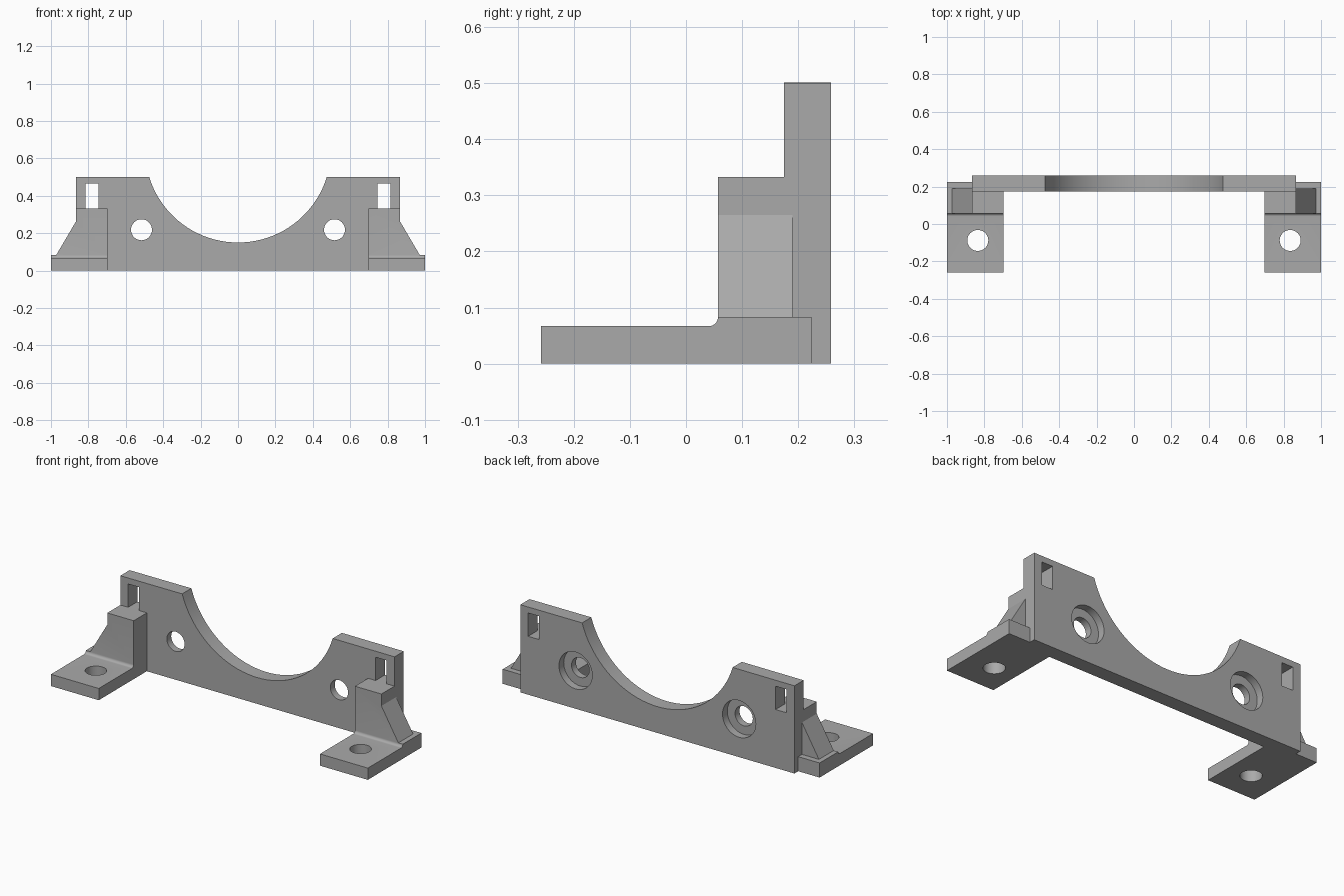
import bpy
import bmesh
from math import pi, sin, cos, asin
from mathutils import Vector

default = bpy.data.objects.get("Cube")
if default:
    bpy.data.objects.remove(default, do_unlink=True)

grey = bpy.data.materials.new("plain_grey")
grey.use_nodes = True
grey.diffuse_color = (0.4, 0.4, 0.4, 1)
grey.node_tree.nodes["Principled BSDF"].inputs["Base Color"].default_value = grey.diffuse_color


def prism(name, outline, start, end, axis):
    """Extrude a 2D outline along one axis."""
    place = {"x": lambda a, b, d: (d, a, b),
             "y": lambda a, b, d: (a, d, b),
             "z": lambda a, b, d: (a, b, d)}[axis]
    bm = bmesh.new()
    face = bm.faces.new([bm.verts.new(place(a, b, start)) for a, b in outline])
    top = bmesh.ops.extrude_face_region(bm, geom=[face])["geom"]
    shift = Vector(place(0, 0, end - start))
    bmesh.ops.translate(bm, vec=shift, verts=[v for v in top if isinstance(v, bmesh.types.BMVert)])
    bmesh.ops.recalc_face_normals(bm, faces=bm.faces)
    mesh = bpy.data.meshes.new(name)
    bm.to_mesh(mesh)
    bm.free()
    mesh.materials.append(grey)
    obj = bpy.data.objects.new(name, mesh)
    bpy.context.collection.objects.link(obj)
    return obj


def combine(target, tool, operation):
    """Apply a boolean and discard the tool."""
    tool.hide_render = True
    mod = target.modifiers.new("boolean", "BOOLEAN")
    mod.operation = operation
    mod.solver = "EXACT"
    mod.object = tool
    bpy.context.view_layer.objects.active = target
    bpy.ops.object.modifier_apply(modifier=mod.name)
    bpy.data.objects.remove(tool, do_unlink=True)


def arc(cx, cy, r, a0, a1, steps):
    angles = [a0 + (a1 - a0) * i / steps for i in range(steps + 1)]
    return [(cx + r * cos(a), cy + r * sin(a)) for a in angles]


def circle(cx, cy, r):
    return arc(cx, cy, r, 0, 2 * pi, 48)[:-1]


def rect(a0, b0, a1, b1):
    return [(a0, b0), (a1, b0), (a1, b1), (a0, b1)]


WIDE, TALL = 0.865, 0.5
FRONT, BACK = 0.175, 0.258
INNER = 0.698

# Upright plate with a circular saddle in the top edge
radius, saddle_z = 0.497, 0.647
half = asin(0.475 / radius)
saddle = arc(0, saddle_z, radius, -pi / 2 + half, -pi / 2 - half, 40)
outline = [(-WIDE, 0), (WIDE, 0), (WIDE, TALL)] + saddle + [(-WIDE, TALL)]
bracket = prism("bracket", outline, FRONT, BACK, "y")

for side in (-1, 1):
    # Bolt hole with a counterbore at the back, and the strap slot
    hole_x, hole_z = side * 0.516, 0.218
    combine(bracket, prism("bolt_hole", circle(hole_x, hole_z, 0.056), 0, 0.4, "y"), "DIFFERENCE")
    combine(bracket, prism("counterbore", circle(hole_x, hole_z, 0.105), 0.215, 0.4, "y"), "DIFFERENCE")
    combine(bracket, prism("slot", rect(side * 0.746, 0.333, side * 0.816, 0.466), 0, 0.4, "y"), "DIFFERENCE")

    # Foot with a small fillet and a raised rear step
    fillet = arc(0.041, 0.083, 0.016, 0, -pi / 2, 8)
    foot_side = [(-BACK, 0), (0.224, 0), (0.224, 0.083)] + fillet + [(-BACK, 0.067)]
    foot = prism("foot", foot_side, side * INNER, side, "x")
    combine(foot, prism("foot_hole", circle(side * 0.835, -0.088, 0.056), -0.1, 0.2, "z"), "DIFFERENCE")

    # Block and sloping gusset that brace the plate
    brace_front = [(INNER, 0.04), (INNER, 0.333), (WIDE, 0.333), (WIDE, 0.265), (0.972, 0.083), (0.972, 0.04)]
    brace = prism("brace", [(side * x, z) for x, z in brace_front], 0.057, 0.19, "y")
    combine(foot, brace, "UNION")
    combine(bracket, foot, "UNION")

bpy.ops.object.select_all(action="DESELECT")
bracket.select_set(True)
bpy.context.view_layer.objects.active = bracket
bpy.ops.object.shade_smooth_by_angle(angle=pi / 6)
